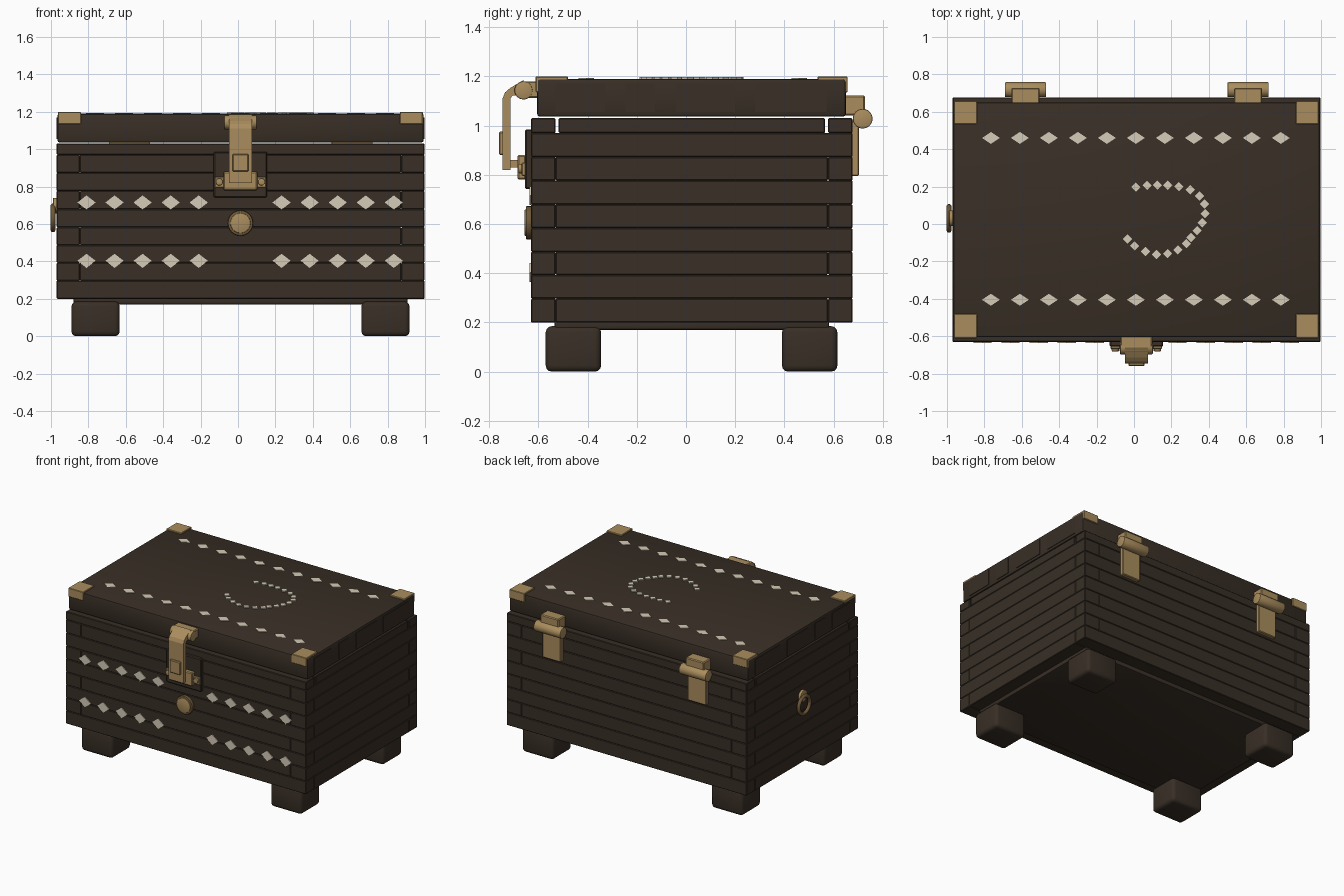
import bpy, bmesh, math
from mathutils import Matrix, Vector

if "Cube" in bpy.data.objects:
    bpy.data.objects.remove(bpy.data.objects["Cube"])


def material(name, rgb):
    m = bpy.data.materials.new(name)
    m.diffuse_color = (*rgb, 1)
    m.use_nodes = True
    m.node_tree.nodes["Principled BSDF"].inputs["Base Color"].default_value = m.diffuse_color
    return m


WOOD = material("dark_wood", (0.040, 0.028, 0.019))
BRASS = material("brass", (0.40, 0.265, 0.11))
BRONZE = material("dark_bronze", (0.16, 0.10, 0.04))
IVORY = material("ivory_inlay", (0.66, 0.60, 0.48))
CX = 0.013          # middle of the chest across x
X0, X1 = -0.97, 0.997
Y0, Y1 = -0.63, 0.677


def finish(name, bm, mat, smooth=False):
    bmesh.ops.recalc_face_normals(bm, faces=bm.faces[:])
    mesh = bpy.data.meshes.new(name)
    bm.to_mesh(mesh)
    bm.free()
    ob = bpy.data.objects.new(name, mesh)
    bpy.context.collection.objects.link(ob)
    mesh.materials.append(mat)
    if smooth:
        bpy.ops.object.select_all(action='DESELECT')
        ob.select_set(True)
        bpy.context.view_layer.objects.active = ob
        bpy.ops.object.shade_smooth_by_angle(angle=math.radians(35))
    return ob


def box(name, x, y, z, mat, bevel=0.0, segs=1):
    """Box from three (min, max) ranges, with optional rounded edges."""
    bm = bmesh.new()
    size = [b - a for a, b in (x, y, z)]
    mid = [(a + b) / 2 for a, b in (x, y, z)]
    bmesh.ops.create_cube(bm, size=1, matrix=Matrix.Translation(mid) @ Matrix.Diagonal((*size, 1)))
    if bevel:
        bmesh.ops.bevel(bm, geom=bm.edges[:], offset=bevel, segments=segs, affect='EDGES', profile=0.5)
    return finish(name, bm, mat, segs > 1)


def rod(name, centre, radius, length, axis, mat, bevel=0.0):
    """Cylinder along the x or y axis."""
    bm = bmesh.new()
    turn = Matrix.Rotation(math.pi / 2, 4, 'Y' if axis == 'x' else 'X')
    bmesh.ops.create_cone(bm, cap_ends=True, segments=24, radius1=radius, radius2=radius,
                          depth=length, matrix=Matrix.Translation(centre) @ turn)
    if bevel:
        rim = [e for e in bm.edges if any(len(f.verts) > 4 for f in e.link_faces)]
        bmesh.ops.bevel(bm, geom=rim, offset=bevel, segments=2, affect='EDGES', profile=0.5)
    return finish(name, bm, mat, True)


def diamonds(name, centres, a, b, u, v, lift):
    """Row of thin diamond plates spanned by the axes u and v."""
    bm = bmesh.new()
    for c in centres:
        c, l = Vector(c), Vector(lift)
        ring = [c + u * a, c + v * b, c - u * a, c - v * b]
        low = [bm.verts.new(p) for p in ring]
        top = [bm.verts.new(p + l) for p in ring]
        bm.faces.new(low)
        bm.faces.new(top)
        for i in range(4):
            j = (i + 1) % 4
            bm.faces.new((low[i], low[j], top[j], top[i]))
    return finish(name, bm, IVORY)


# Interlocking plank walls, alternating which boards run to the corners
rows = [0.2, 0.297, 0.393, 0.487, 0.583, 0.68, 0.777, 0.873, 0.97, 1.03]
for i, z in enumerate(zip(rows, rows[1:])):
    long_front = i % 2 == 0
    xs = (X0, X1) if long_front else (X0 + 0.125, X1 - 0.125)
    gap = 0.012 if i == 8 else 0
    ys = (Y0 + 0.1 + gap, Y1 - 0.1 - gap) if long_front else (Y0, Y1)
    box("front_plank", xs, (Y0, Y0 + 0.1), z, WOOD, 0.004)
    box("back_plank", xs, (Y1 - 0.1, Y1), z, WOOD, 0.004)
    box("left_plank", (X0, X0 + 0.125), ys, z, WOOD, 0.004)
    box("right_plank", (X1 - 0.125, X1), ys, z, WOOD, 0.004)

# Floor and feet
box("floor", (-0.88, 0.907), (-0.535, 0.582), (0.17, 0.215), WOOD, 0.01, 2)
for x in ((-0.89, -0.633), (0.66, 0.917)):
    for y in ((-0.57, -0.345), (0.39, 0.615)):
        box("foot", x, y, (0.0, 0.185), WOOD, 0.025, 3)

# Lid with plates on its short ends
box("lid", (X0 + 0.004, X1 - 0.004), (-0.605, 0.65), (1.036, 1.19), WOOD, 0.012, 2)
for y in ((-0.53, -0.33), (-0.245, -0.125), (-0.04, 0.2), (0.28, 0.57)):
    box("lid_end_plate", (X1 - 0.005, X1), y, (1.055, 1.17), WOOD)
    box("lid_end_plate", (X0, X0 + 0.005), y, (1.055, 1.17), WOOD)

# Corner brackets wrapping the lid top and the long sides
for x in ((-0.963, -0.84), (0.865, 0.988)):
    for y, edge in (((-0.611, -0.48), (-0.611, -0.598)), ((0.535, 0.657), (0.643, 0.657))):
        box("corner_top", x, y, (1.18, 1.199), BRASS, 0.003)
        box("corner_side", x, edge, (1.135, 1.198), BRASS, 0.003)

# Diamond inlays
X, Y, Z = Vector((1, 0, 0)), Vector((0, 1, 0)), Vector((0, 0, 1))
for z in (0.715, 0.403):
    xs = [s + 0.15 * i for s in (-0.81, 0.233) for i in range(5)]
    diamonds("front_inlay", [(x, Y0 + 0.003, z) for x in xs], 0.049, 0.038, X, Z, (0, -0.008, 0))
for y in (0.46, -0.405):
    diamonds("lid_inlay", [(-0.765 + 0.155 * i, y, 1.187) for i in range(11)],
             0.048, 0.032, X, Y, (0, 0, 0.006))

# Crescent of small diamonds on the lid
arc = [(0.01, 0.197), (0.07, 0.207), (0.125, 0.208), (0.18, 0.207), (0.24, 0.2), (0.3, 0.183),
       (0.35, 0.15), (0.377, 0.107), (0.38, 0.055), (0.365, 0.007), (0.338, -0.035), (0.305, -0.072),
       (0.28, -0.105), (0.235, -0.138), (0.18, -0.158), (0.12, -0.163), (0.062, -0.147),
       (0.003, -0.117), (-0.035, -0.08)]
diamonds("crescent_inlay", [(x, y, 1.188) for x, y in arc], 0.025, 0.025, X, Y, (0, 0, 0.009))

# Front latch: backing board, catch, pivot and hanging strap
box("latch_backing", (CX - 0.143, CX + 0.143), (-0.655, -0.62), (0.742, 0.985), WOOD, 0.006)
box("catch_plate", (CX - 0.138, CX + 0.138), (-0.668, -0.65), (0.795, 0.85), BRASS, 0.004)
box("catch_block", (CX - 0.09, CX + 0.09), (-0.685, -0.65), (0.78, 0.88), BRASS, 0.006)
for s in (-1, 1):
    rod("catch_screw", (CX + s * 0.113, -0.67, 0.825), 0.019, 0.022, 'y', BRASS, 0.004)
box("latch_bracket", (CX - 0.085, CX + 0.085), (-0.66, -0.595), (1.112, 1.18), BRASS, 0.006)
rod("latch_pivot", (CX, -0.66, 1.143), 0.037, 0.175, 'x', BRASS, 0.005)
profile = [(-0.713, 0.82), (-0.745, 0.82), (-0.745, 1.11), (-0.735, 1.135), (-0.715, 1.152),
           (-0.66, 1.185), (-0.66, 1.12), (-0.705, 1.122), (-0.713, 1.11)]
bm = bmesh.new()
face = bm.faces.new([bm.verts.new((CX - 0.062, y, z)) for y, z in profile])
out = bmesh.ops.extrude_face_region(bm, geom=[face])
bmesh.ops.translate(bm, vec=(0.124, 0, 0), verts=[g for g in out["geom"] if isinstance(g, bmesh.types.BMVert)])
finish("latch_strap", bm, BRASS)
box("latch_button", (CX - 0.043, CX + 0.043), (-0.76, -0.74), (0.88, 0.975), BRASS, 0.005)
box("latch_staple", (CX - 0.03, CX + 0.03), (-0.72, -0.68), (0.83, 0.86), BRASS)

# Round lock medallion
rod("lock_rim", (CX, -0.638, 0.605), 0.068, 0.026, 'y', BRONZE, 0.006)
rod("lock_face", (CX, -0.642, 0.605), 0.054, 0.028, 'y', BRASS, 0.004)

# Back hinges
for hx in (-0.58, 0.61):
    box("hinge_block", (hx - 0.075, hx + 0.075), (0.64, 0.728), (1.04, 1.122), BRASS, 0.006)
    rod("hinge_barrel", (hx, 0.718, 1.028), 0.04, 0.22, 'x', BRASS, 0.005)
    box("hinge_leaf", (hx - 0.075, hx + 0.075), (0.67, 0.703), (0.795, 1.02), BRASS, 0.005)

# Ring pull on the left side
rod("ring_mount", (-0.977, 0.03, 0.698), 0.042, 0.024, 'x', BRASS, 0.005)
bpy.ops.mesh.primitive_torus_add(location=(-0.989, 0.03, 0.633), rotation=(0, math.pi / 2, 0),
                                 major_radius=0.064, minor_radius=0.013,
                                 major_segments=32, minor_segments=10)
ring = bpy.context.object
ring.name = "ring_pull"
ring.data.materials.append(BRONZE)
bpy.ops.object.shade_smooth_by_angle(angle=math.radians(60))
